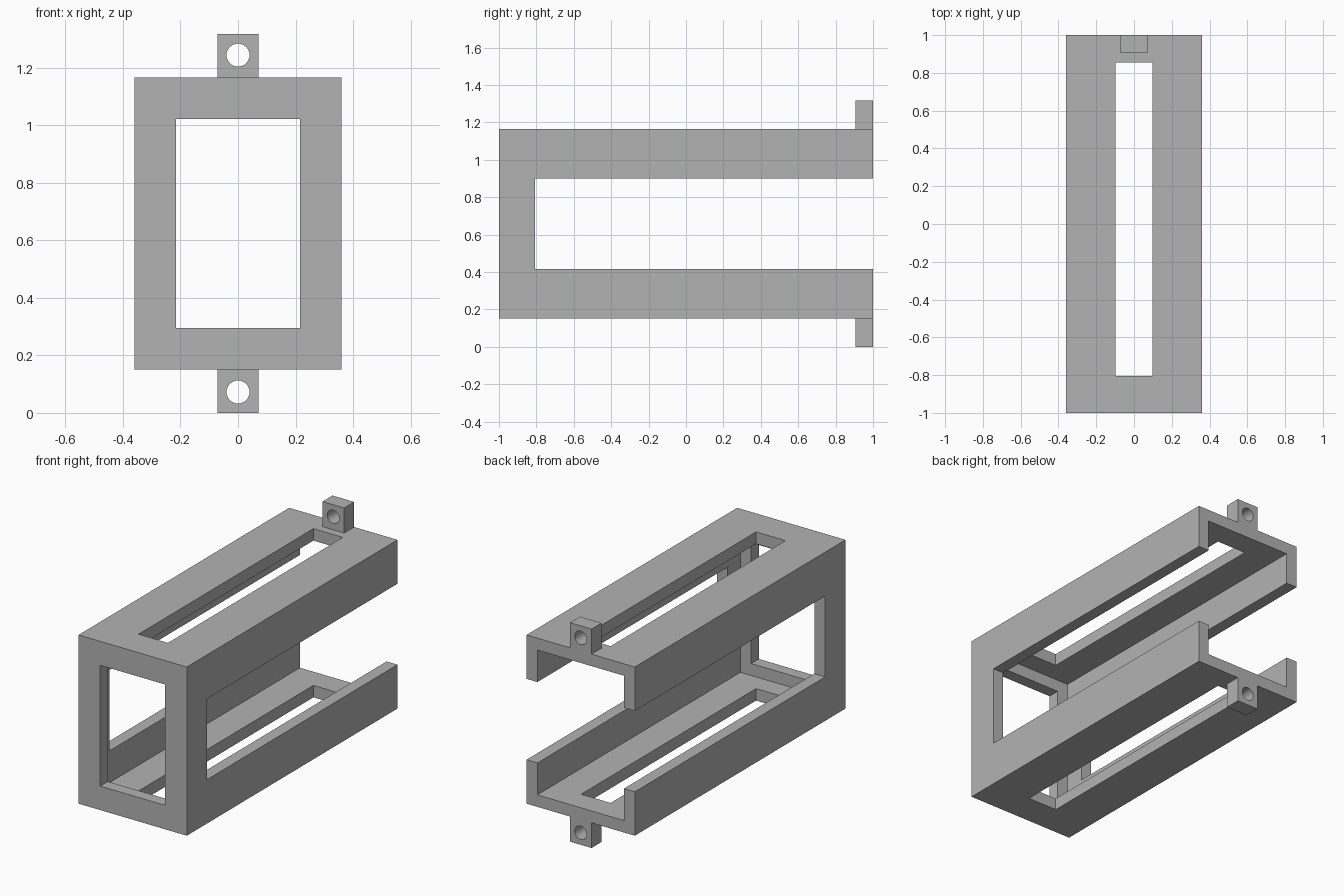
import bpy

cube = bpy.data.objects.get("Cube")
if cube:
    bpy.data.objects.remove(cube, do_unlink=True)

# Main dimensions
HALF_W, HALF_L = 0.36, 1.0
HEIGHT = 1.316
TAB = 0.151                      # tab height, also the gap under the body
WALL = 0.072
BODY_LOW, BODY_HIGH = TAB, HEIGHT - TAB
RIM = 2 * WALL
OVER = 0.2                       # how far cutters stick out

grey = bpy.data.materials.new("plain grey")
grey.use_nodes = True
GREY = (0.45, 0.45, 0.45, 1)
grey.diffuse_color = GREY
grey.node_tree.nodes["Principled BSDF"].inputs["Base Color"].default_value = GREY


def box(name, low, high):
    """Axis-aligned box between two corners."""
    centre = [(a + b) / 2 for a, b in zip(low, high)]
    bpy.ops.mesh.primitive_cube_add(size=1, location=centre)
    ob = bpy.context.object
    ob.name = name
    ob.scale = [b - a for a, b in zip(low, high)]
    bpy.ops.object.transform_apply(location=False, rotation=False, scale=True)
    ob.data.materials.append(grey)
    return ob


def cut(target, cutter):
    """Subtract the cutter from the target and remove it."""
    cutter.hide_render = True
    mod = target.modifiers.new("cut", "BOOLEAN")
    mod.operation = "DIFFERENCE"
    mod.solver = "EXACT"
    mod.object = cutter
    bpy.context.view_layer.objects.active = target
    bpy.ops.object.modifier_apply(modifier=mod.name)
    bpy.data.objects.remove(cutter, do_unlink=True)


# Hollow housing, open at the back
housing = box("housing", (-HALF_W, -HALF_L, BODY_LOW), (HALF_W, HALF_L, BODY_HIGH))
cut(housing, box("cavity",
                 (-HALF_W + WALL, -HALF_L + WALL, BODY_LOW + WALL),
                 (HALF_W - WALL, HALF_L + OVER, BODY_HIGH - WALL)))

# Front window
cut(housing, box("front_window",
                 (-HALF_W + RIM, -HALF_L - OVER, BODY_LOW + RIM),
                 (HALF_W - RIM, -HALF_L + OVER, BODY_HIGH - RIM)))

# Side openings, running out through the back edge
cut(housing, box("side_opening", (-HALF_W - OVER, -0.807, 0.415),
                 (HALF_W + OVER, HALF_L + OVER, 0.901)))

# Long slots in the top and bottom
cut(housing, box("long_slot", (-0.098, -0.805, -OVER),
                 (0.098, HALF_L - RIM, HEIGHT + OVER)))

# Mounting tabs with round holes
for name, low, hole_z in (("bottom_tab", 0, TAB / 2 - 0.003),
                          ("top_tab", BODY_HIGH, HEIGHT - TAB / 2 + 0.003)):
    tab = box(name, (-WALL, 0.905, low), (WALL, HALF_L, low + TAB))
    bpy.ops.mesh.primitive_cylinder_add(vertices=32, radius=0.04, depth=0.5,
                                        location=(0, 0.95, hole_z),
                                        rotation=(1.5708, 0, 0))
    drill = bpy.context.object
    drill.data.materials.append(grey)
    cut(tab, drill)
    bpy.ops.object.select_all(action="DESELECT")
    tab.select_set(True)
    bpy.context.view_layer.objects.active = tab
    bpy.ops.object.shade_smooth_by_angle()
